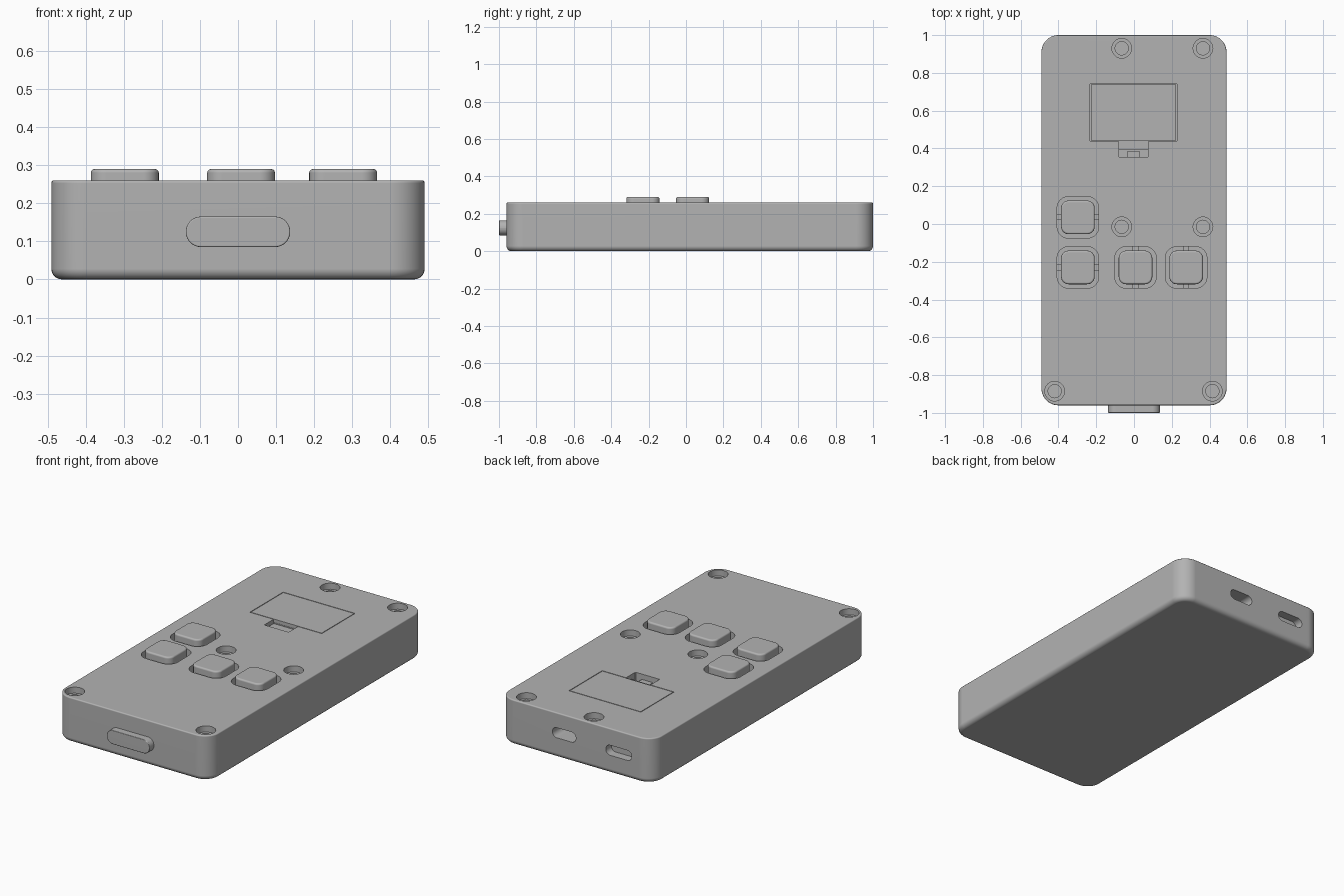
import bpy, bmesh, math
from mathutils import Matrix

cube = bpy.data.objects.get("Cube")
if cube:
    bpy.data.objects.remove(cube, do_unlink=True)

grey = bpy.data.materials.new("plain grey")
grey.use_nodes = True
COLOUR = (0.45, 0.45, 0.45, 1)
grey.diffuse_color = COLOUR
grey.node_tree.nodes["Principled BSDF"].inputs["Base Color"].default_value = COLOUR


def outline(cx, cy, w, d, r, seg):
    """Rounded rectangle, counter-clockwise."""
    pts = []
    for i, (sx, sy) in enumerate([(1, 1), (-1, 1), (-1, -1), (1, -1)]):
        for k in range(seg + 1):
            a = math.radians(90) * (i + k / seg)
            pts.append((cx + sx * (w / 2 - r) + r * math.cos(a),
                        cy + sy * (d / 2 - r) + r * math.sin(a)))
    return pts


def slab(name, cx, cy, w, d, r, z0, z1, bottom=0, top=0, seg=8, forward=False):
    """Rounded slab with rounded bottom and top rims; forward lays it along -y."""
    rings = [(z0, 0)]
    if bottom:
        rings = [(z0 + bottom * (1 - math.cos(a)), bottom * (1 - math.sin(a)))
                 for a in (math.radians(90) * k / 5 for k in range(6))]
    if top:
        rings += [(z1 - top * (1 - math.sin(a)), top * (1 - math.cos(a)))
                  for a in (math.radians(90) * k / 3 for k in range(4))]
    else:
        rings.append((z1, 0))
    bm = bmesh.new()
    loops = [[bm.verts.new((x, y, z)) for x, y in
              outline(cx, cy, w - 2 * i, d - 2 * i, r - i, seg)] for z, i in rings]
    n = len(loops[0])
    for lo, hi in zip(loops, loops[1:]):
        for k in range(n):
            bm.faces.new((lo[k], lo[(k + 1) % n], hi[(k + 1) % n], hi[k]))
    bm.faces.new(loops[0][::-1])
    bm.faces.new(loops[-1])
    bmesh.ops.remove_doubles(bm, verts=bm.verts, dist=1e-5)
    bmesh.ops.recalc_face_normals(bm, faces=bm.faces)
    mesh = bpy.data.meshes.new(name)
    bm.to_mesh(mesh)
    bm.free()
    if forward:
        mesh.transform(Matrix.Rotation(math.radians(90), 4, "X"))
    mesh.materials.append(grey)
    ob = bpy.data.objects.new(name, mesh)
    bpy.context.scene.collection.objects.link(ob)
    return ob


TOP = 0.26
OVER = TOP + 0.05
parts, cutters = [], []

# Case
case = slab("case", 0, 0.02, 0.98, 1.96, 0.09, 0, TOP, bottom=0.028, top=0.007, seg=10)
parts.append(case)

# Screw wells, each a wide counterbore with a narrow hole below
screws = [(-0.065, 0.93), (0.365, 0.93), (-0.065, -0.015), (0.365, -0.015),
          (-0.42, -0.885), (0.415, -0.885)]
for x, y in screws:
    cutters.append(slab("screw_counterbore", x, y, 0.104, 0.104, 0.052, TOP - 0.035, OVER))
    cutters.append(slab("screw_hole", x, y, 0.07, 0.07, 0.035, TOP - 0.1, TOP - 0.02))

# Buttons in their wells, with small hinge tabs
buttons = [(-0.297, 0.035, True), (-0.297, -0.23, True),
           (0.008, -0.23, False), (0.276, -0.23, False)]
for x, y, sideways in buttons:
    cutters.append(slab("button_well", x, y, 0.22, 0.22, 0.06, TOP - 0.05, OVER))
    parts.append(slab("button", x, y, 0.178, 0.178, 0.04, TOP - 0.06, 0.29, top=0.01))
    w, d = (0.23, 0.03) if sideways else (0.03, 0.23)
    parts.append(slab("button_tab", x, y, w, d, 0.004, TOP - 0.06, TOP - 0.03))

# Battery cover seam
for x in (-0.23, 0.225):
    cutters.append(slab("cover_seam", x, 0.59, 0.004, 0.304, 0.0015, TOP - 0.02, OVER, seg=1))
for y in (0.44, 0.74):
    cutters.append(slab("cover_seam", -0.0025, y, 0.459, 0.004, 0.0015, TOP - 0.02, OVER, seg=1))

# Cover latch recess and clip
cutters.append(slab("latch_recess", -0.003, 0.397, 0.155, 0.086, 0.003, TOP - 0.05, OVER, seg=1))
parts.append(slab("latch_step", -0.003, 0.418, 0.155, 0.05, 0.003, TOP - 0.06, TOP - 0.025, seg=1))
parts.append(slab("latch_clip", -0.003, 0.37, 0.07, 0.03, 0.003, TOP - 0.06, TOP - 0.03, seg=1))

# Ports in the back wall
cutters.append(slab("deep_port", 0.076, 0.145, 0.15, 0.058, 0.0285, -1.05, -0.8, forward=True))
cutters.append(slab("shallow_port", -0.272, 0.135, 0.165, 0.058, 0.0285, -1.05, -0.95, forward=True))

# Emitter window on the front wall
parts.append(slab("front_window", 0, 0.125, 0.274, 0.08, 0.0395, 0.9, 1.0, top=0.004, forward=True))

# Cut the case, then discard the cutters
for c in cutters:
    mod = case.modifiers.new(c.name, "BOOLEAN")
    mod.operation, mod.solver, mod.object = "DIFFERENCE", "EXACT", c
    c.hide_render = True
bpy.context.view_layer.update()
cut = bpy.data.meshes.new_from_object(case.evaluated_get(bpy.context.evaluated_depsgraph_get()))
case.modifiers.clear()
case.data = cut
for c in cutters:
    bpy.data.objects.remove(c, do_unlink=True)

# Smooth the rounded rims and keep flat faces flat
bpy.ops.object.select_all(action="DESELECT")
for p in parts:
    p.select_set(True)
bpy.context.view_layer.objects.active = case
bpy.ops.object.shade_smooth_by_angle(angle=math.radians(35))
for p in parts:
    p.modifiers.new("even_shading", "WEIGHTED_NORMAL").keep_sharp = True
